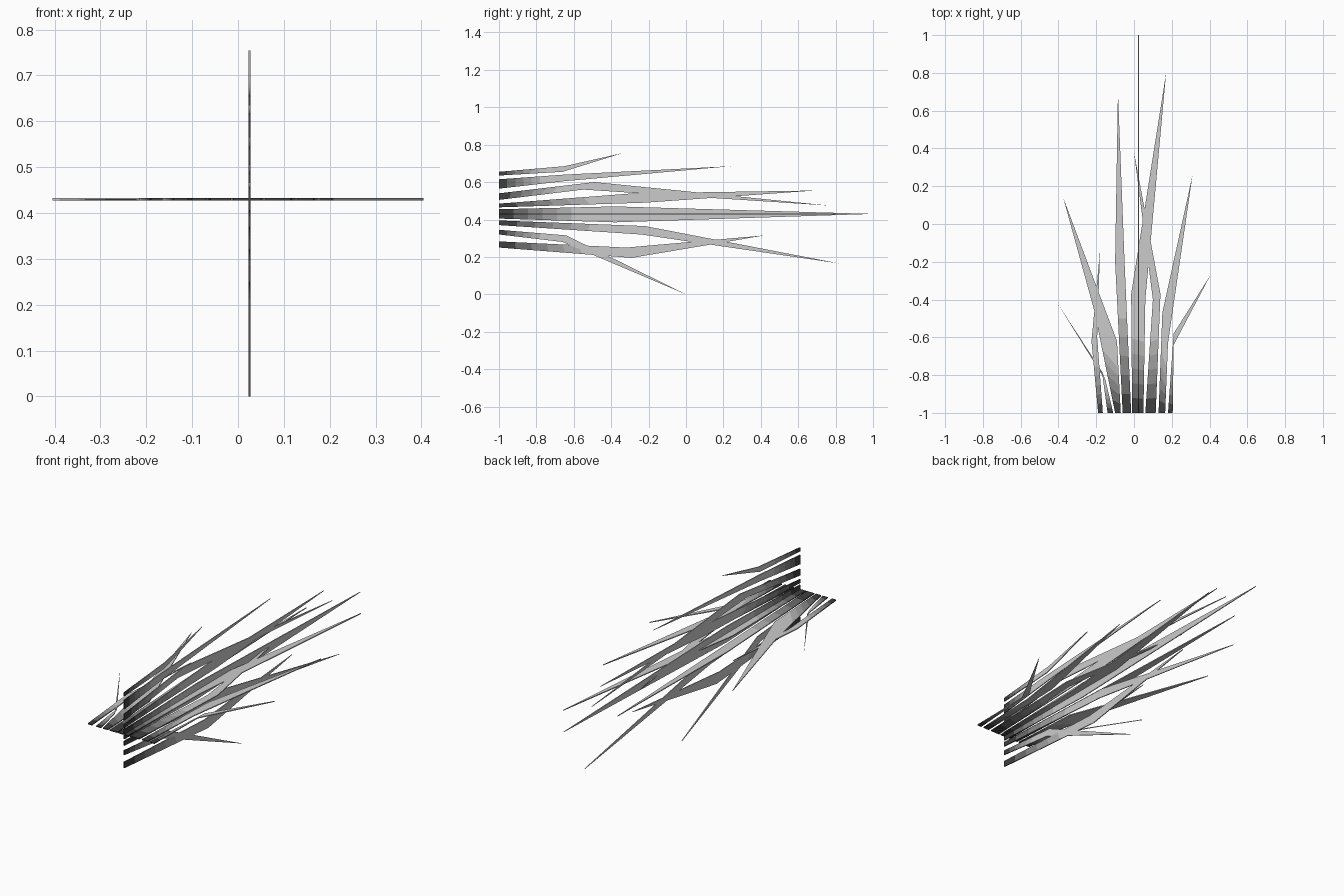
import bpy
from mathutils import Vector

if "Cube" in bpy.data.objects:
    bpy.data.objects.remove(bpy.data.objects["Cube"])

THICKNESS = 0.005
BANDS = 8          # root-to-bend steps, fading from black to plain grey

# Each blade: base edge (a, b), bend point on side a (s, y), bend on side b (s, y), tip (s, y)
# s runs across the tuft, y along its length; all roots sit at y = -1
UPRIGHT = [
    (0.655, 0.635, (0.685, -0.65), (0.655, -0.66), (0.755, -0.34)),
    (0.615, 0.565, (0.64, -0.65), (0.605, -0.65), (0.685, 0.24)),
    (0.54, 0.505, (0.60, -0.49), (0.56, -0.55), (0.475, 0.76)),
    (0.485, 0.465, (0.54, -0.28), (0.49, -0.22), (0.555, 0.69)),
    (0.455, 0.405, (0.47, -0.38), (0.385, -0.38), (0.43, 1.0)),
    (0.395, 0.37, (0.365, -0.22), (0.32, -0.24), (0.165, 0.82)),
    (0.345, 0.32, (0.315, -0.64), (0.28, -0.66), (0.0, 0.0)),
    (0.283, 0.25, (0.25, -0.32), (0.195, -0.29), (0.315, 0.42)),
]
FLAT = [
    (-0.14, -0.11, (-0.17, -0.78), (-0.15, -0.83), (-0.405, -0.42)),
    (-0.19, -0.165, (-0.225, -0.62), (-0.195, -0.60), (-0.18, -0.14)),
    (-0.10, -0.07, (-0.21, -0.46), (-0.09, -0.62), (-0.375, 0.14)),
    (-0.06, -0.015, (-0.10, -0.20), (-0.05, -0.20), (-0.085, 0.70)),
    (-0.01, 0.05, (-0.015, -0.37), (0.06, -0.40), (0.17, 0.80)),
    (0.06, 0.115, (0.10, -0.40), (0.14, -0.37), (0.0, 0.38)),
    (0.13, 0.165, (0.15, -0.47), (0.18, -0.63), (0.31, 0.26)),
    (0.18, 0.205, (0.21, -0.58), (0.21, -0.64), (0.405, -0.27)),
]

# Dark-to-grey root shades
shades = []
for k in range(BANDS):
    mat = bpy.data.materials.new(f"root_shade_{k}")
    v = 0.8 * (k + 0.5) / BANDS
    mat.diffuse_color = (v, v, v, 1)
    mat.use_nodes = True
    mat.node_tree.nodes["Principled BSDF"].inputs["Base Color"].default_value = mat.diffuse_color
    shades.append(mat)
grey = bpy.data.materials.new("blade_grey")
grey.diffuse_color = (0.8, 0.8, 0.8, 1)
grey.use_nodes = True
grey.node_tree.nodes["Principled BSDF"].inputs["Base Color"].default_value = grey.diffuse_color


def blade_card(name, blades, place):
    """Thin sheet of blades: banded root strip and a tapering tip each."""
    verts, faces, slots = [], [], []
    for a, b, bend_a, bend_b, tip in blades:
        i = len(verts)
        for k in range(BANDS + 1):
            for root, bend in ((a, bend_a), (b, bend_b)):
                p = Vector((root, -1)).lerp(Vector(bend), k / BANDS)
                verts.append(place(*p))
        verts.append(place(*tip))
        for k in range(BANDS):
            j = i + 2 * k
            faces.append((j, j + 1, j + 3, j + 2))
            slots.append(k)
        j = i + 2 * BANDS
        faces.append((j, j + 1, j + 2))
        slots.append(BANDS)
    mesh = bpy.data.meshes.new(name)
    mesh.from_pydata(verts, [], faces)
    for mat in shades + [grey]:
        mesh.materials.append(mat)
    for poly, slot in zip(mesh.polygons, slots):
        poly.material_index = slot
    obj = bpy.data.objects.new(name, mesh)
    bpy.context.collection.objects.link(obj)
    solid = obj.modifiers.new("thickness", "SOLIDIFY")
    solid.thickness = THICKNESS
    solid.offset = 0


# Two crossed sheets of grass blades
blade_card("upright_blades", UPRIGHT, lambda s, y: (0.025, y, s))
blade_card("flat_blades", FLAT, lambda s, y: (s, y, 0.43))
